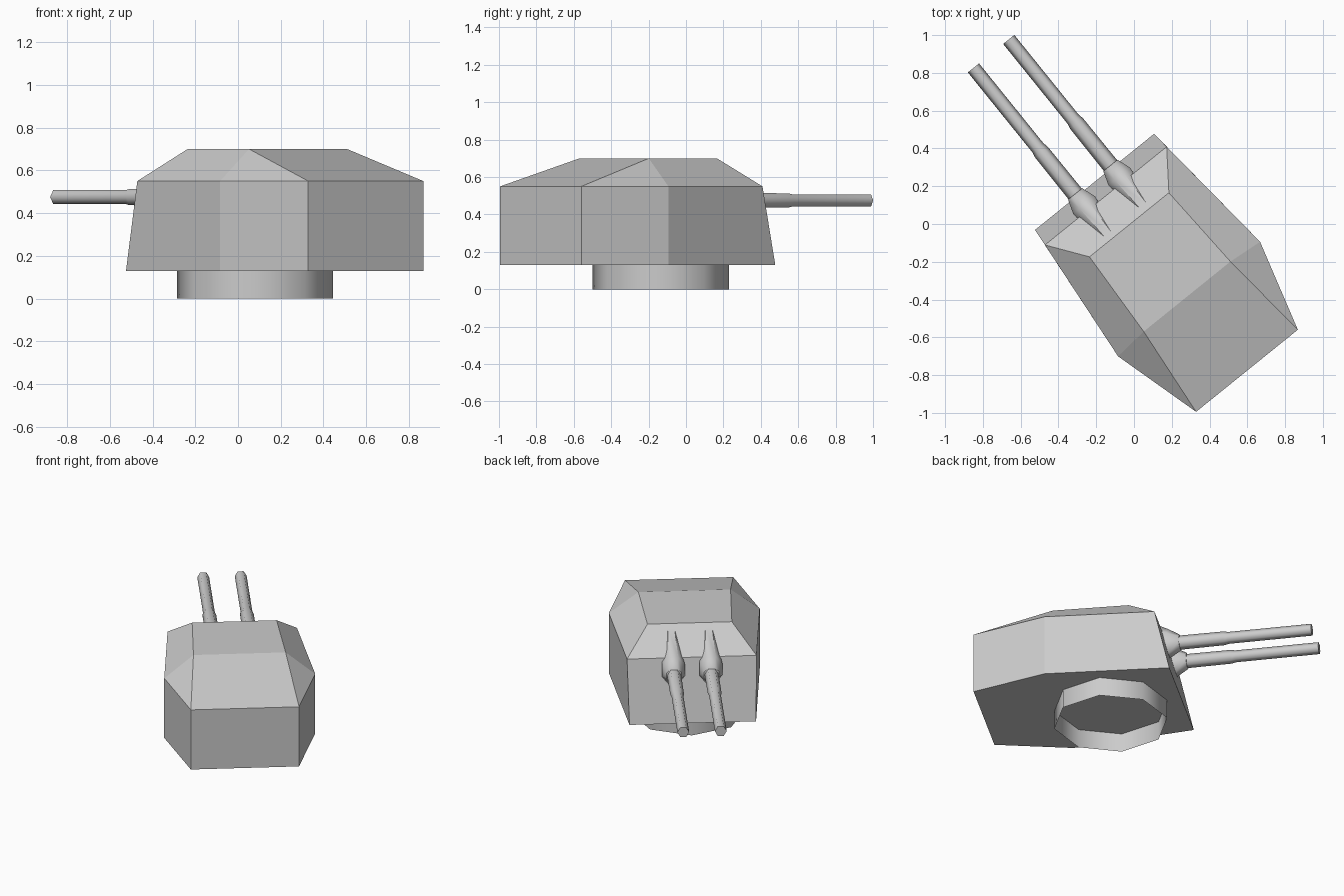
import bpy, bmesh, math
from mathutils import Matrix

if "Cube" in bpy.data.objects:
    bpy.data.objects.remove(bpy.data.objects["Cube"])

# Local frame: x = turret width, y = gun direction, origin at the ring centre
PLACE = Matrix.Translation((0.08, -0.135, 0)) @ Matrix.Rotation(math.radians(38.9), 4, 'Z')


def loft(name, rings, cap_start=True, cap_end=True, smooth=None):
    """Skin a list of equally sized point rings into one mesh object."""
    bm = bmesh.new()
    loops = [[bm.verts.new(p) for p in ring] for ring in rings]
    n = len(loops[0])
    for a, b in zip(loops, loops[1:]):
        for i in range(n):
            j = (i + 1) % n
            bm.faces.new((a[i], a[j], b[j], b[i]))
    if cap_start:
        bm.faces.new(loops[0][::-1])
    if cap_end:
        bm.faces.new(loops[-1])
    bmesh.ops.recalc_face_normals(bm, faces=bm.faces)
    mesh = bpy.data.meshes.new(name)
    bm.to_mesh(mesh)
    bm.free()
    obj = bpy.data.objects.new(name, mesh)
    bpy.context.collection.objects.link(obj)
    obj.matrix_world = PLACE
    if smooth:
        bpy.ops.object.select_all(action='DESELECT')
        obj.select_set(True)
        bpy.context.view_layer.objects.active = obj
        bpy.ops.object.shade_smooth_by_angle(angle=math.radians(smooth))
    return obj


def mirrored(half, z):
    """Closed outline from right-hand points listed front to back."""
    return [(x, y, z) for x, y in half] + [(-x, y, z) for x, y in reversed(half)]


def section(x, y, z, rx, rz, sides, turn=0.0):
    """Upright polygon facing along the gun direction."""
    return [(x + rx * math.cos(turn + math.tau * i / sides), y,
             z + rz * math.sin(turn + math.tau * i / sides)) for i in range(sides)]


# Armoured house: lower walls up to the shoulder line
mid, rear = (0.483, -0.337), (0.346, -0.825)
lower = mirrored([(0.405, 0.46), mid, rear], 0.13)
shoulder = mirrored([(0.414, 0.365), mid, rear], 0.55)
house = loft("turret_house", [lower, shoulder], cap_end=False)

# Sloped roof on the house: four roof corners joined to the six shoulder points
bm = bmesh.new()
bm.from_mesh(house.data)
bm.verts.ensure_lookup_table()
s = bm.verts[6:12]
fr, br, bl, fl = [bm.verts.new(p) for p in mirrored([(0.27, 0.168), (0.295, -0.32)], 0.70)]
for face in ((fr, br, bl, fl), (s[0], fr, fl, s[5]), (s[2], s[3], bl, br),
             (s[0], s[1], br, fr), (s[1], s[2], br),
             (s[5], fl, bl, s[4]), (s[4], bl, s[3])):
    bm.faces.new(face)
bmesh.ops.recalc_face_normals(bm, faces=bm.faces)
bm.to_mesh(house.data)
bm.free()

# Open eight-sided mounting ring under the house
circle = [(0.367 * math.cos(math.tau * i / 8), 0.367 * math.sin(math.tau * i / 8))
          for i in range(8)]
loft("mounting_ring", [[(x, y, z) for x, y in circle] for z in (0.0, 0.13)],
     False, False, smooth=60)

# Twin guns: stepped hexagonal barrel and a tapered sleeve at the root
for side, x in (("left", -0.12), ("right", 0.12)):
    barrel = [(0.30, 0.046), (0.76, 0.044), (0.79, 0.038), (1.332, 0.038)]
    loft(side + "_barrel", [section(x, y, 0.475, r, r, 6) for y, r in barrel], smooth=65)
    sleeve = [(0.19, 0.54, 0.056, 0.152), (0.40, 0.475, 0.08, 0.10), (0.475, 0.475, 0.052, 0.052)]
    loft(side + "_gun_sleeve",
         [section(x, y, z, rx, rz, 8, math.pi / 8) for y, z, rx, rz in sleeve], smooth=60)
